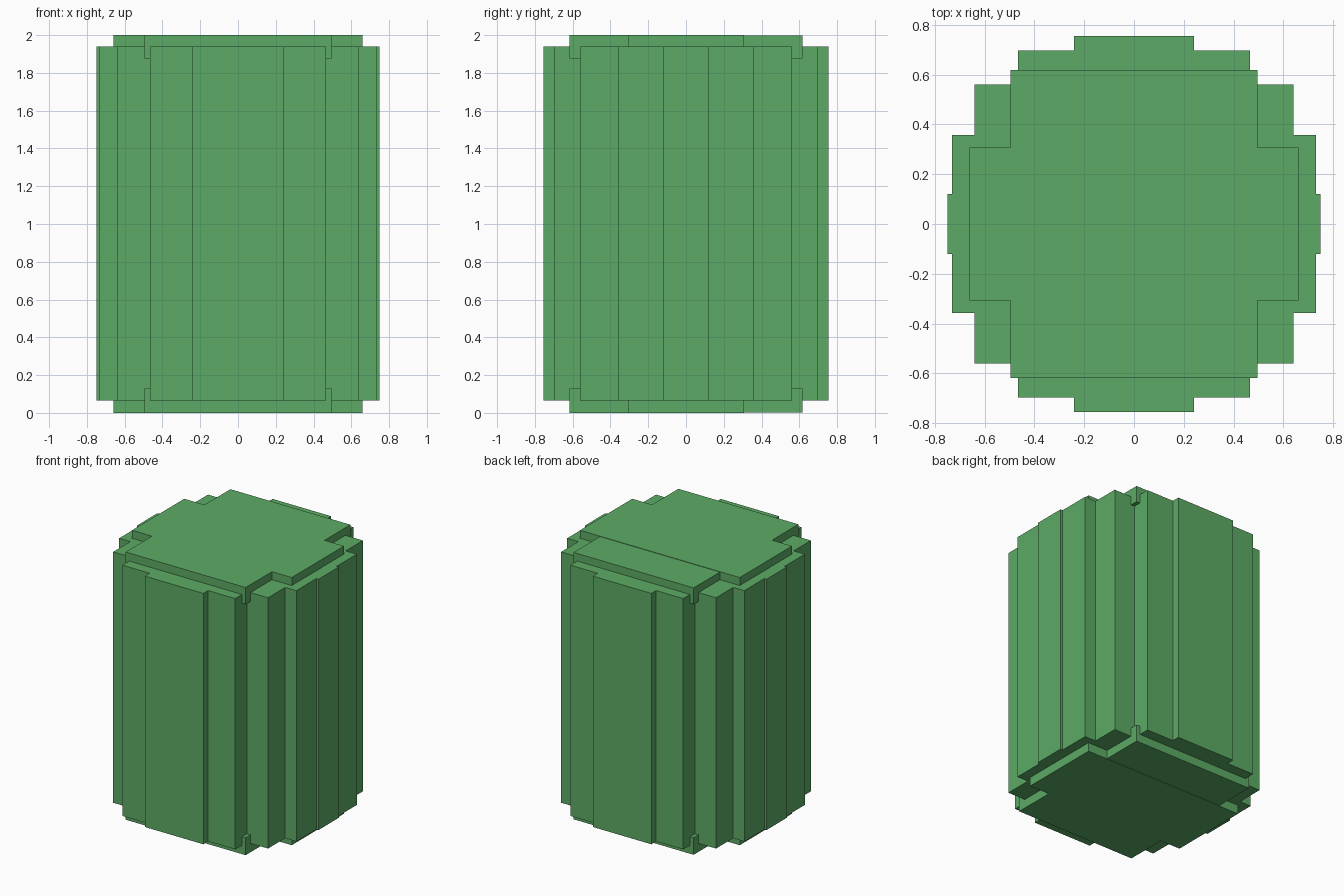
import bpy
import bmesh

cube = bpy.data.objects.get("Cube")
if cube:
    bpy.data.objects.remove(cube, do_unlink=True)

green = bpy.data.materials.new("leaf_green")
green.use_nodes = True
colour = (0.107, 0.408, 0.133, 1)
green.diffuse_color = colour
shader = next(n for n in green.node_tree.nodes if n.type == 'BSDF_PRINCIPLED')
shader.inputs["Base Color"].default_value = colour


def prism(name, outline, bottom, top):
    """Extrude a closed outline from bottom to top as a flat-faced solid."""
    bm = bmesh.new()
    face = bm.faces.new([bm.verts.new((x, y, bottom)) for x, y in outline])
    raised = bmesh.ops.extrude_face_region(bm, geom=[face])["geom"]
    verts = [v for v in raised if isinstance(v, bmesh.types.BMVert)]
    bmesh.ops.translate(bm, verts=verts, vec=(0, 0, top - bottom))
    bmesh.ops.recalc_face_normals(bm, faces=bm.faces)
    mesh = bpy.data.meshes.new(name)
    bm.to_mesh(mesh)
    bm.free()
    mesh.materials.append(green)
    obj = bpy.data.objects.new(name, mesh)
    bpy.context.collection.objects.link(obj)
    return obj


def stepped_outline(steps):
    """Mirror stair steps (half width, half depth) into a closed outline."""
    quarter = []
    for i, (x, y) in enumerate(steps):
        if i:
            quarter.append((x, steps[i - 1][1]))
        quarter.append((x, y))
    left = quarter + [(-x, y) for x, y in reversed(quarter)]
    return left + [(-x, -y) for x, y in left]


def rectangle(x, y0, y1):
    return [(-x, y0), (x, y0), (x, y1), (-x, y1)]


# Stepped round body
body_steps = [(0.75, 0.12), (0.732, 0.357), (0.64, 0.56), (0.466, 0.698), (0.242, 0.755)]
prism("stepped_body", stepped_outline(body_steps), 0.066, 1.94)

# Cross-shaped caps: wide core with a front and a slightly recessed back tab
for name, bottom, top, recess in (("top", 1.875, 2.0, -0.003), ("bottom", 0.0, 0.13, 0.003)):
    prism(name + "_cap_core", rectangle(0.66, -0.308, 0.308), bottom, top)
    prism(name + "_cap_front_tab", rectangle(0.496, -0.618, -0.308), bottom, top)
    prism(name + "_cap_back_tab", rectangle(0.496, 0.308, 0.618),
          bottom + max(recess, 0), top + min(recess, 0))
